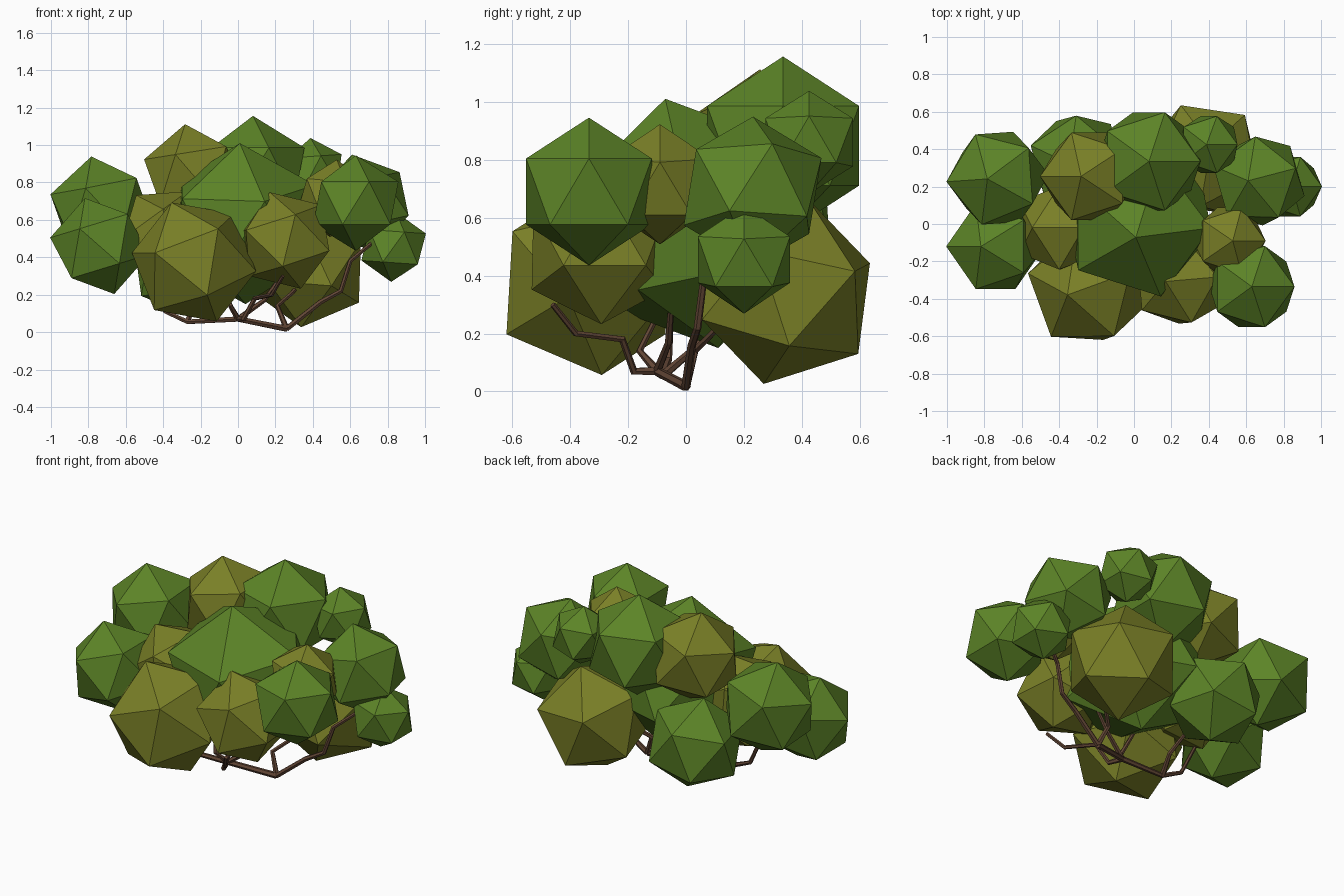
import bpy
from math import radians

if "Cube" in bpy.data.objects:
    bpy.data.objects.remove(bpy.data.objects["Cube"])


def material(name, rgb):
    m = bpy.data.materials.new(name)
    m.diffuse_color = (*rgb, 1)
    m.use_nodes = True
    m.node_tree.nodes["Principled BSDF"].inputs["Base Color"].default_value = m.diffuse_color
    return m


green = material("leaf_green", (0.107, 0.23, 0.02))
olive = material("leaf_olive", (0.195, 0.216, 0.02))
bark = material("bark", (0.12, 0.06, 0.035))


def leaf_clump(name, mat, centre, r, tilt=(0, 0, 0)):
    bpy.ops.mesh.primitive_ico_sphere_add(
        subdivisions=1, radius=r, location=centre,
        rotation=[radians(a) for a in tilt])
    ob = bpy.context.object
    ob.name = name
    ob.data.materials.append(mat)


def branch(name, points, r0=0.016, r1=0.010):
    cu = bpy.data.curves.new(name, "CURVE")
    cu.dimensions = "3D"
    cu.bevel_depth = 1.0
    cu.bevel_resolution = 1
    cu.use_fill_caps = True
    sp = cu.splines.new("POLY")
    sp.use_smooth = False
    sp.points.add(len(points) - 1)
    for i, (p, co) in enumerate(zip(sp.points, points)):
        p.co = (*co, 1)
        p.radius = r0 + (r1 - r0) * i / (len(points) - 1)
    ob = bpy.data.objects.new(name, cu)
    cu.materials.append(bark)
    bpy.context.collection.objects.link(ob)


# Green foliage
leaf_clump("clump_left_back", green, (-0.73, 0.245, 0.66), 0.284, (0, 11, 184))
leaf_clump("clump_left_front", green, (-0.74, -0.12, 0.46), 0.268, (0, 17, 180))
leaf_clump("clump_right_front", green, (0.63, -0.335, 0.69), 0.255)
leaf_clump("clump_centre", green, (0.025, 0.02, 0.58), 0.44, (12, -2, 0))
leaf_clump("clump_top_back", green, (0.08, 0.335, 0.848), 0.308)
leaf_clump("clump_top_small", green, (0.40, 0.425, 0.86), 0.178, (0, -4, 0))
leaf_clump("clump_right_back", green, (0.668, 0.23, 0.69), 0.265, (-4, 12, 160))
leaf_clump("clump_right_small", green, (0.832, 0.20, 0.455), 0.187, (0, 4, 0))
leaf_clump("clump_low_back", green, (-0.30, 0.335, 0.36), 0.28, (0, -10, 15))

# Olive foliage
leaf_clump("olive_front", olive, (-0.235, -0.335, 0.375), 0.343, (0, -22, 20))
leaf_clump("olive_front_right", olive, (0.253, -0.30, 0.49), 0.271, (0, -18, 5))
leaf_clump("olive_top_left", olive, (-0.24, 0.255, 0.84), 0.275, (0, 9, 180))
leaf_clump("olive_back_right", olive, (0.375, 0.345, 0.345), 0.33, (-15, 0, -26))
leaf_clump("olive_right", olive, (0.51, -0.09, 0.715), 0.208, (0, 5, 0))
leaf_clump("olive_left", olive, (-0.39, -0.02, 0.52), 0.262, (0, -36, 0))

# Branches growing along the ground and up into the clumps
root, fork, left = (0.26, 0, 0.018), (0, -0.10, 0.07), (-0.27, -0.08, 0.055)
branch("branch_right", [root, (0.44, 0.02, 0.16), (0.55, 0.04, 0.22),
                        (0.60, 0.06, 0.38), (0.72, 0.12, 0.48), (0.83, 0.20, 0.52)])
branch("branch_back", [root, (0.21, 0.03, 0.14), (0.29, 0.10, 0.21), (0.36, 0.20, 0.30)])
branch("branch_left", [root, fork, left, (-0.39, -0.06, 0.11), (-0.48, -0.05, 0.30)], 0.018)
branch("branch_front", [fork, (0.03, -0.18, 0.07), (0.09, -0.22, 0.18),
                        (0.18, -0.38, 0.20), (0.24, -0.46, 0.30)])
branch("branch_middle", [fork, (-0.04, -0.16, 0.14), (-0.08, -0.10, 0.26)])
branch("branch_centre", [fork, (0.14, -0.06, 0.17), (0.24, -0.05, 0.31)])
branch("branch_left_back", [left, (-0.24, 0.02, 0.14), (-0.28, 0.14, 0.26)])
